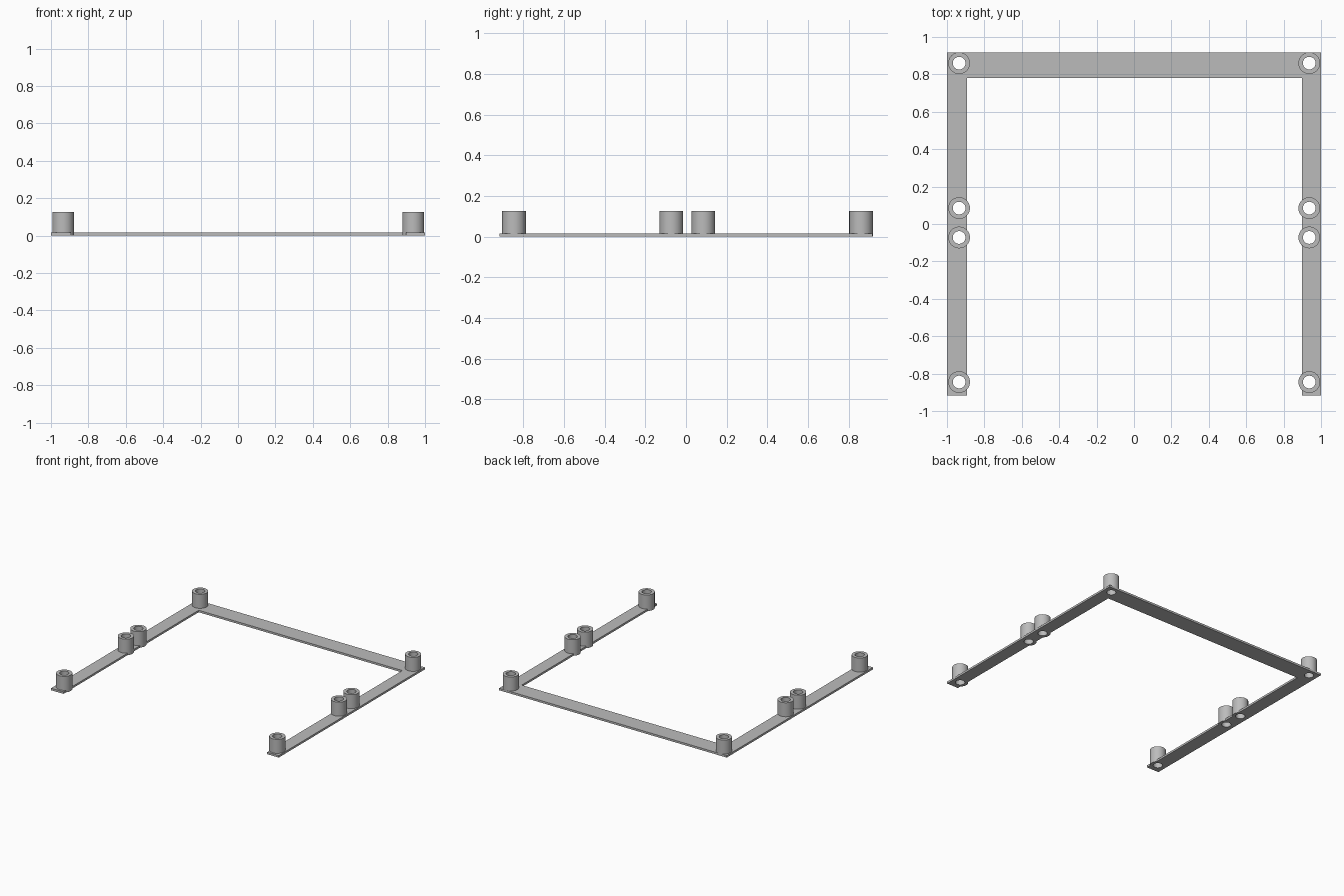
import bpy
import bmesh
from math import radians, tau
from mathutils import Matrix, Vector

cube = bpy.data.objects.get("Cube")
if cube:
    bpy.data.objects.remove(cube, do_unlink=True)

PLATE_H, POST_H = 0.016, 0.127
POST_R, HOLE_R = 0.058, 0.034
SIDES = 48
COLUMNS = {"right": -0.935, "left": 0.937}
ROWS = {"back": 0.86, "middle_back": 0.085, "middle_front": -0.072, "front": -0.845}

grey = bpy.data.materials.new("plain_grey")
grey.use_nodes = True
grey.diffuse_color = (0.5, 0.5, 0.5, 1)
grey.node_tree.nodes["Principled BSDF"].inputs["Base Color"].default_value = (0.5, 0.5, 0.5, 1)


def add_object(name, bm):
    bmesh.ops.recalc_face_normals(bm, faces=bm.faces)
    mesh = bpy.data.meshes.new(name)
    bm.to_mesh(mesh)
    bm.free()
    mesh.materials.append(grey)
    obj = bpy.data.objects.new(name, mesh)
    bpy.context.collection.objects.link(obj)
    return obj


def make_active(obj):
    bpy.ops.object.select_all(action="DESELECT")
    obj.select_set(True)
    bpy.context.view_layer.objects.active = obj


# U-shaped base plate, extruded from its outline
bm = bmesh.new()
outline = [(-1, -0.917), (-0.892, -0.917), (-0.892, 0.78), (0.898, 0.78),
           (0.898, -0.917), (1, -0.917), (1, 0.917), (-1, 0.917)]
face = bm.faces.new([bm.verts.new((x, y, 0)) for x, y in outline])
top = bmesh.ops.extrude_face_region(bm, geom=[face])["geom"]
bmesh.ops.translate(bm, vec=(0, 0, PLATE_H),
                    verts=[v for v in top if isinstance(v, bmesh.types.BMVert)])
plate = add_object("base_plate", bm)

# Holes through the plate under every post
bm = bmesh.new()
for x in COLUMNS.values():
    for y in ROWS.values():
        bmesh.ops.create_cone(bm, cap_ends=True, segments=SIDES, radius1=HOLE_R,
                              radius2=HOLE_R, depth=0.2, matrix=Matrix.Translation((x, y, 0)))
cutter = add_object("hole_cutter", bm)
cutter.hide_render = True
make_active(plate)
cut = plate.modifiers.new("holes", "BOOLEAN")
cut.operation = "DIFFERENCE"
cut.solver = "EXACT"
cut.object = cutter
bpy.ops.object.modifier_apply(modifier=cut.name)
bpy.data.objects.remove(cutter, do_unlink=True)


# Hollow post, a rectangular section spun around its axis
def add_post(name, x, y):
    bm = bmesh.new()
    section = [(HOLE_R, 0), (POST_R, 0), (POST_R, POST_H), (HOLE_R, POST_H)]
    verts = [bm.verts.new((r, 0, z)) for r, z in section]
    edges = [bm.edges.new((verts[i], verts[i - 1])) for i in range(len(verts))]
    bmesh.ops.spin(bm, geom=verts + edges, cent=(0, 0, 0), axis=(0, 0, 1),
                   angle=tau, steps=SIDES)
    bmesh.ops.remove_doubles(bm, verts=bm.verts, dist=0.0005)
    post = add_object(name, bm)
    post.location = Vector((x, y, 0))
    make_active(post)
    bpy.ops.object.shade_smooth_by_angle(angle=radians(30))


for side, x in COLUMNS.items():
    for row, y in ROWS.items():
        add_post(f"{row}_{side}_post", x, y)
